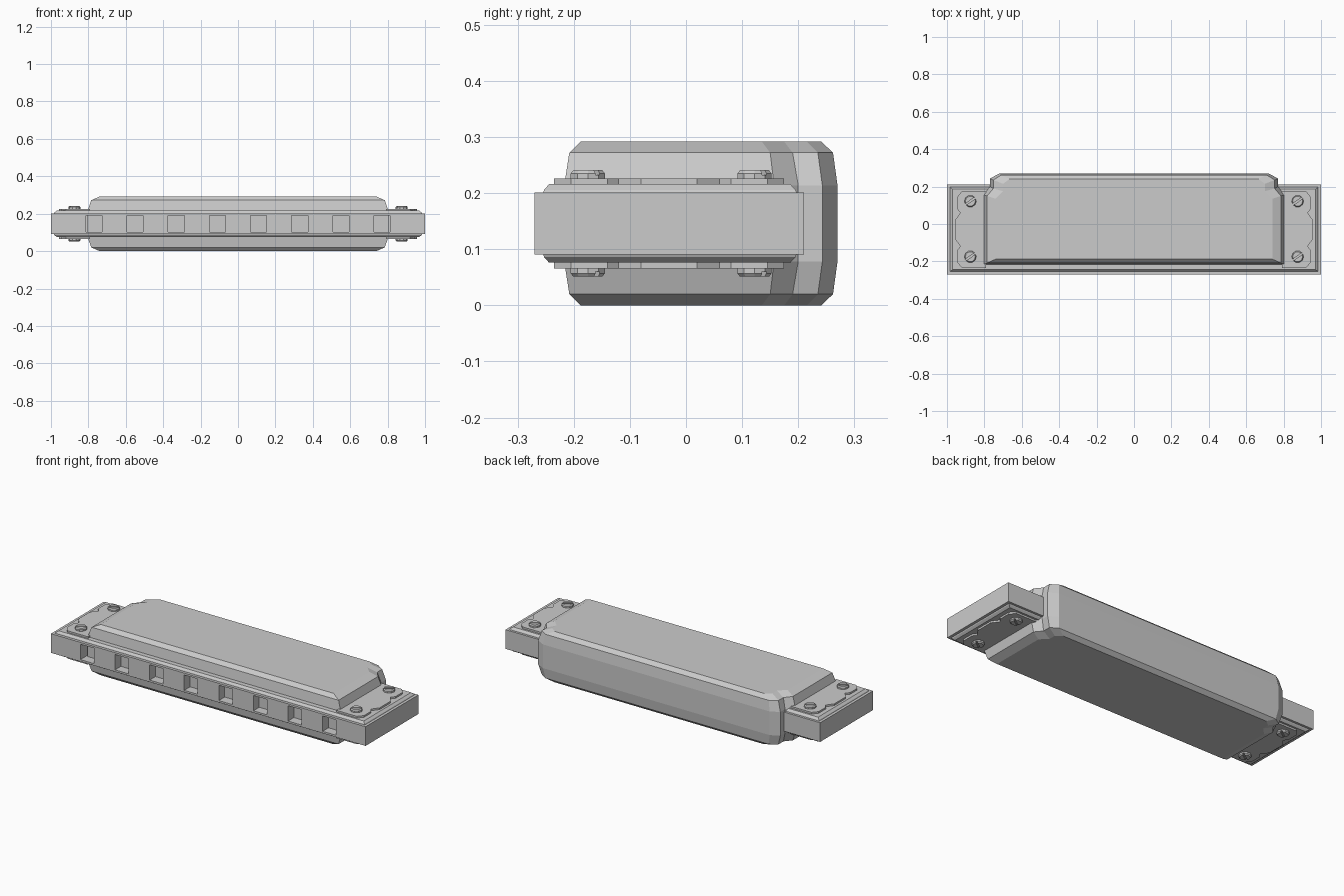
import bpy, bmesh, math
from mathutils import Matrix, Vector

cube = bpy.data.objects.get("Cube")
if cube:
    bpy.data.objects.remove(cube, do_unlink=True)

MID = 0.146  # height of the horizontal symmetry plane

metal = bpy.data.materials.new("grey metal")
metal.use_nodes = True
GREY = (0.6, 0.6, 0.6, 1)
metal.diffuse_color = GREY
metal.node_tree.nodes["Principled BSDF"].inputs["Base Color"].default_value = GREY


def finish(bm, name):
    bmesh.ops.recalc_face_normals(bm, faces=bm.faces)
    mesh = bpy.data.meshes.new(name)
    bm.to_mesh(mesh)
    bm.free()
    mesh.materials.append(metal)
    ob = bpy.data.objects.new(name, mesh)
    bpy.context.collection.objects.link(ob)
    return ob


def loft(name, rings):
    """Closed solid through (outline, height) rings of equal point count."""
    bm = bmesh.new()
    loops = [[bm.verts.new((x, y, z)) for x, y in pts] for pts, z in rings]
    for a, b in zip(loops, loops[1:]):
        for i in range(len(a)):
            j = (i + 1) % len(a)
            bm.faces.new((a[i], a[j], b[j], b[i]))
    bm.faces.new(loops[0])
    bm.faces.new(loops[-1])
    return finish(bm, name)


def rect(x, y0, y1):
    return [(-x, y0), (x, y0), (x, y1), (-x, y1)]


def add_box(bm, center, size, turn=0):
    m = Matrix.Translation(center) @ Matrix.Rotation(turn, 4, 'Z') @ Matrix.Diagonal((*size, 1))
    bmesh.ops.create_cube(bm, size=1, matrix=m)


def cut(ob, cutter):
    cutter.hide_render = True
    mod = ob.modifiers.new("cut", 'BOOLEAN')
    mod.operation = 'DIFFERENCE'
    mod.solver = 'EXACT'
    mod.object = cutter
    bpy.context.view_layer.objects.active = ob
    bpy.ops.object.modifier_apply(modifier=mod.name)
    bpy.data.objects.remove(cutter, do_unlink=True)


# Comb with a row of eight square air holes
comb = loft("comb", [(rect(1, -0.27, 0.21), MID - 0.055), (rect(1, -0.27, 0.21), MID + 0.055)])
bm = bmesh.new()
for i in range(8):
    add_box(bm, Vector(((i - 3.5) * 0.22, -0.27, MID)), (0.086, 0.24, 0.088))
cut(comb, finish(bm, "hole_cutter"))


# Cover shell: faceted outline that narrows behind the shoulders
def cover_outline(x_side, x_neck, x_back, front, y1, y2, y3, back):
    half = [(x_side, front), (x_side, y1), (x_neck, y2), (x_neck, y3), (x_back, back)]
    return half + [(-x, y) for x, y in reversed(half)]


edge = cover_outline(0.74, 0.70, 0.665, -0.188, 0.135, 0.175, 0.215, 0.241)
shoulder = cover_outline(0.785, 0.752, 0.71, -0.208, 0.15, 0.19, 0.235, 0.262)
wall = cover_outline(0.805, 0.77, 0.72, -0.217, 0.157, 0.2, 0.243, 0.27)
profile = [(edge, 0.146), (shoulder, 0.126), (wall, 0.068)]
loft("cover", [(p, MID - h) for p, h in profile] + [(p, MID + h) for p, h in reversed(profile)])

# Wavy outline of an end plate, mirrored about its middle
wave = [(0.79, -0.205), (0.92, -0.205), (0.945, -0.175), (0.945, -0.11),
        (0.928, -0.09), (0.957, -0.05)]
wave += [(x, -y) for x, y in reversed(wave)]

for level, up in (("upper", 1), ("lower", -1)):
    def z(h):
        return MID + up * h

    # Reed plate with a chamfered rim
    loft(level + "_reed_plate", [(rect(0.985, -0.255, 0.198), z(0.053)),
                                 (rect(0.982, -0.253, 0.195), z(0.06)),
                                 (rect(0.97, -0.244, 0.186), z(0.07))])
    for side, sx in (("left", 1), ("right", -1)):
        tag = f"{level}_{side}_"
        pts = [(sx * x, y - 0.03) for x, y in wave]
        loft(tag + "end_plate", [(pts, z(0.068)), (pts, z(0.08))])

        # Slotted screws with a chamfered head
        for where, y in (("front", -0.175), ("back", 0.122)):
            x = sx * 0.875

            def ring(r):
                return [(x + r * math.cos(a * math.pi / 5), y + r * math.sin(a * math.pi / 5))
                        for a in range(10)]
            screw = loft(f"{tag}{where}_screw", [(ring(0.032), z(0.078)), (ring(0.032), z(0.089)),
                                                 (ring(0.027), z(0.095))])
            bm = bmesh.new()
            add_box(bm, Vector((x, y, z(0.094))), (0.1, 0.009, 0.016), math.radians(35))
            cut(screw, finish(bm, "slot_cutter"))
